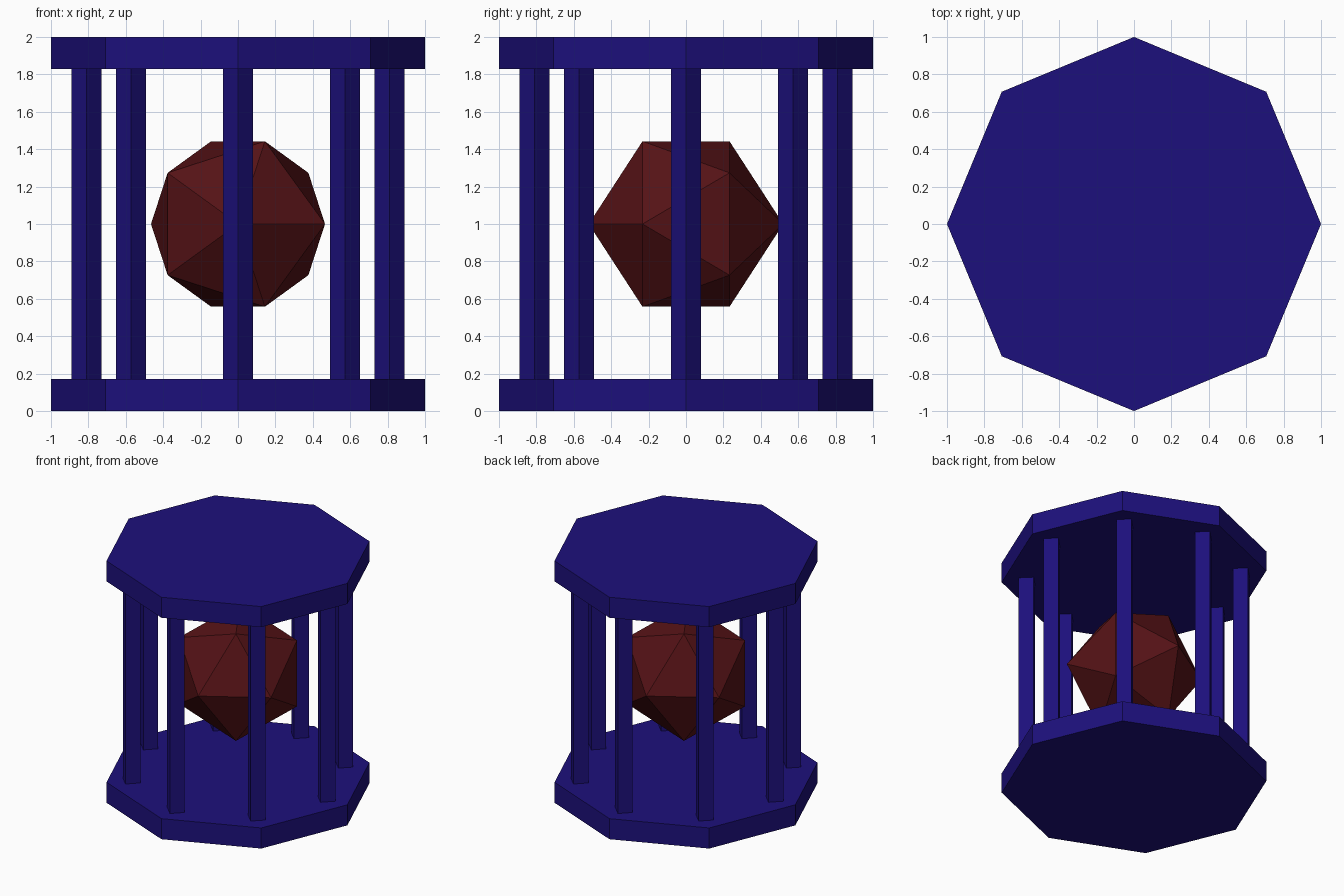
import bpy
from math import cos, sin, pi

if "Cube" in bpy.data.objects:
    bpy.data.objects.remove(bpy.data.objects["Cube"])

PLATE_H = 0.17   # plate thickness
BAR_R = 0.08     # half diagonal of a square bar
RING_R = 0.81    # distance of bars from the axis


def material(name, colour):
    mat = bpy.data.materials.new(name)
    mat.diffuse_color = (*colour, 1)
    mat.use_nodes = True
    mat.node_tree.nodes["Principled BSDF"].inputs["Base Color"].default_value = mat.diffuse_color
    return mat


blue = material("dark_blue", (0.012, 0.005, 0.20))
red = material("dark_red", (0.09, 0.006, 0.008))


def prism(name, sides, radius, z0, z1, x=0, y=0):
    """Upright prism with a vertex on each axis."""
    bpy.ops.mesh.primitive_cylinder_add(
        vertices=sides, radius=radius, depth=z1 - z0,
        location=(x, y, (z0 + z1) / 2))
    obj = bpy.context.object
    obj.name = name
    obj.data.materials.append(blue)
    return obj


# Octagonal end plates
prism("bottom_plate", 8, 1, 0, PLATE_H)
prism("top_plate", 8, 1, 2 - PLATE_H, 2)

# Eight square cage bars, one towards each plate corner
for i in range(8):
    a = i * pi / 4
    prism(f"bar_{i + 1}", 4, BAR_R, PLATE_H, 2 - PLATE_H,
          RING_R * cos(a), RING_R * sin(a))

# Floating icosahedron core, pole pointing to the front
bpy.ops.mesh.primitive_ico_sphere_add(
    subdivisions=1, radius=0.52, location=(0, 0, 1), rotation=(pi / 2, 0, 0))
core = bpy.context.object
core.name = "core"
core.data.materials.append(red)
